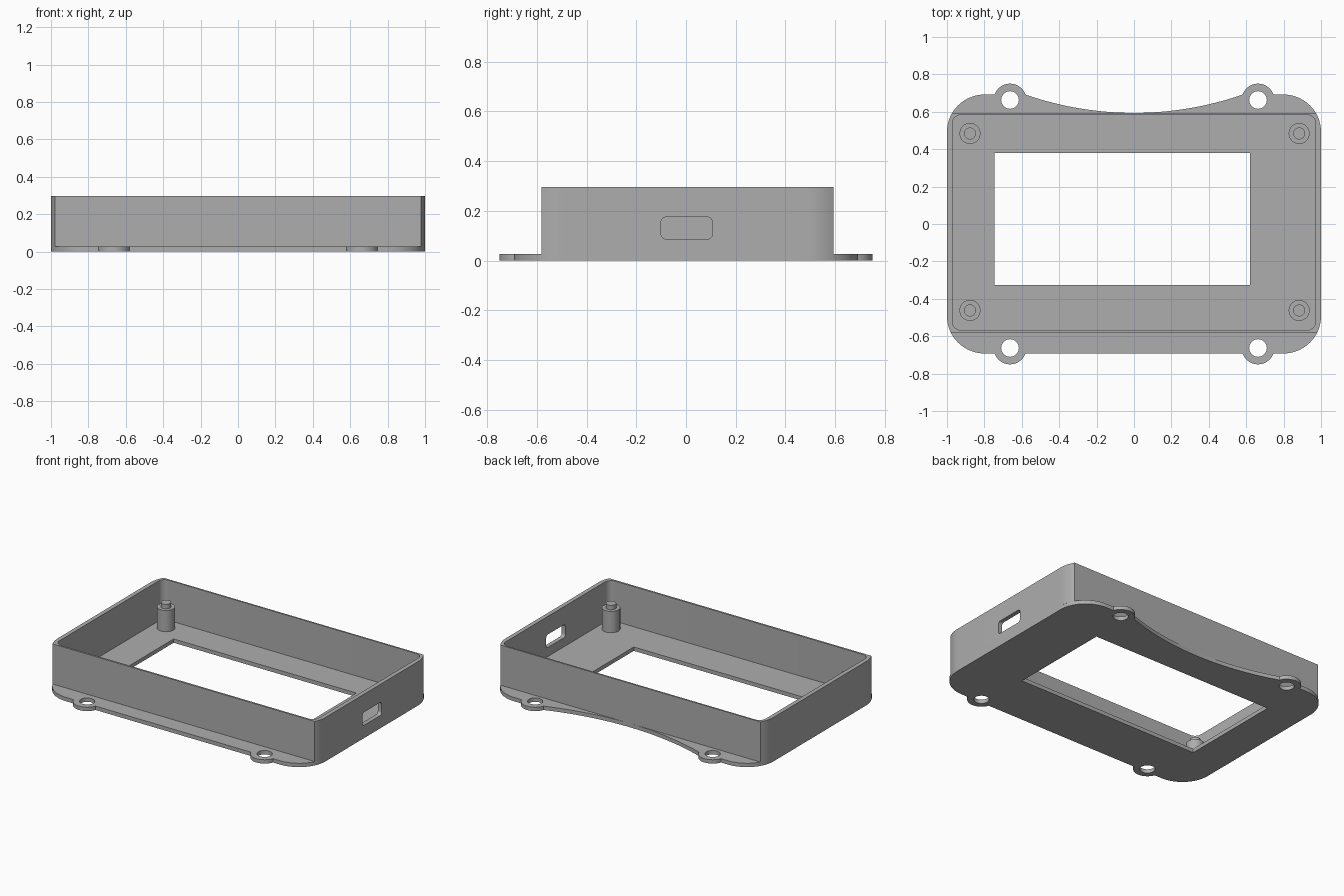
import bpy
from math import sin, cos, asin, radians, degrees, pi

if "Cube" in bpy.data.objects:
    bpy.data.objects.remove(bpy.data.objects["Cube"], do_unlink=True)

grey = bpy.data.materials.new("plain grey")
grey.use_nodes = True
grey.diffuse_color = (0.42, 0.42, 0.42, 1)
grey.node_tree.nodes["Principled BSDF"].inputs["Base Color"].default_value = (0.42, 0.42, 0.42, 1)


def arc(cx, cy, r, start, end, steps=16):
    """Points on an arc, angles in degrees."""
    angles = [radians(start + (end - start) * i / steps) for i in range(steps + 1)]
    return [(cx + r * cos(a), cy + r * sin(a)) for a in angles]


def circle(cx, cy, r, steps=40):
    return arc(cx, cy, r, 0, 360, steps)[:-1]


def rounded_rect(x0, x1, y0, y1, r):
    return (arc(x1 - r, y1 - r, r, 0, 90, 8) + arc(x0 + r, y1 - r, r, 90, 180, 8)
            + arc(x0 + r, y0 + r, r, 180, 270, 8) + arc(x1 - r, y0 + r, r, 270, 360, 8))


def extrude(name, loops, z0, z1):
    """Solid from a flat outline; further loops become holes."""
    curve = bpy.data.curves.new(name, "CURVE")
    curve.dimensions = "2D"
    curve.fill_mode = "BOTH"
    curve.extrude = (z1 - z0) / 2
    for loop in loops:
        spline = curve.splines.new("POLY")
        spline.points.add(len(loop) - 1)
        for point, (x, y) in zip(spline.points, loop):
            point.co = (x, y, 0, 1)
        spline.use_cyclic_u = True
    obj = bpy.data.objects.new(name, curve)
    bpy.context.collection.objects.link(obj)
    obj.location.z = (z0 + z1) / 2
    bpy.ops.object.select_all(action="DESELECT")
    obj.select_set(True)
    bpy.context.view_layer.objects.active = obj
    bpy.ops.object.convert(target="MESH")
    obj = bpy.context.view_layer.objects.active
    # Weld the caps to the sides
    bpy.ops.object.mode_set(mode="EDIT")
    bpy.ops.mesh.select_all(action="SELECT")
    bpy.ops.mesh.remove_doubles(threshold=0.0001)
    bpy.ops.mesh.normals_make_consistent(inside=False)
    bpy.ops.object.mode_set(mode="OBJECT")
    obj.data.materials.clear()
    obj.data.materials.append(grey)
    return obj


def smooth(obj):
    bpy.ops.object.select_all(action="DESELECT")
    obj.select_set(True)
    bpy.context.view_layer.objects.active = obj
    bpy.ops.object.shade_smooth_by_angle(angle=radians(30))


# Shared sizes
FLOOR, TOP = 0.026, 0.297
DEPTH, CORNER = 0.692, 0.2
EAR_X, EAR_Y, EAR_R = 0.663, 0.663, 0.0875
BACK, FRONT = 0.594, -0.58
cx, cy = 1 - CORNER, DEPTH - CORNER

# Base plate: rounded corners, four screw ears and a concave back edge
ear = degrees(asin((DEPTH - EAR_Y) / EAR_R))
half = EAR_X - EAR_R * cos(radians(ear))
sag = DEPTH - BACK
dip_r = (half ** 2 + sag ** 2) / (2 * sag)
dip = degrees(asin(half / dip_r))
outline = arc(cx, cy, CORNER, 0, 90)
outline += arc(EAR_X, EAR_Y, EAR_R, ear, 180 - ear)
outline += arc(0, BACK + dip_r, dip_r, 270 + dip, 270 - dip, 32)[1:-1]
outline += arc(-EAR_X, EAR_Y, EAR_R, ear, 180 - ear)
outline += arc(-cx, cy, CORNER, 90, 180)
outline += arc(-cx, -cy, CORNER, 180, 270)
outline += arc(-EAR_X, -EAR_Y, EAR_R, 180 + ear, 360 - ear)
outline += arc(EAR_X, -EAR_Y, EAR_R, 180 + ear, 360 - ear)
outline += arc(cx, -cy, CORNER, 270, 360)
window = [(-0.747, -0.327), (0.619, -0.327), (0.619, 0.38), (-0.747, 0.38)]
holes = [circle(sx * EAR_X, sy * EAR_Y, 0.047) for sx in (-1, 1) for sy in (-1, 1)]
smooth(extrude("base_plate", [outline, window] + holes, 0, FLOOR))

# Walls: plate corners cut straight at the front and back
b = degrees(asin((BACK - cy) / CORNER))
f = degrees(asin((-FRONT - cy) / CORNER))
outer = (arc(cx, cy, CORNER, 0, b, 8) + arc(-cx, cy, CORNER, 180 - b, 180, 8)
         + arc(-cx, -cy, CORNER, 180, 180 + f, 8) + arc(cx, -cy, CORNER, 360 - f, 360, 8))
inner = rounded_rect(-0.971, 0.971, -0.567, 0.583, 0.045)
walls = extrude("walls", [outer, inner], FLOOR, TOP)

# Connector port through the left wall
cutter = extrude("port_cutter", [rounded_rect(-0.1, 0.106, 0.087, 0.175, 0.02)], -0.1, 0.1)
cutter.rotation_euler = (pi / 2, 0, pi / 2)
cutter.location = (1, 0, 0)
cutter.hide_render = True
cut = walls.modifiers.new("port", "BOOLEAN")
cut.operation = "DIFFERENCE"
cut.solver = "EXACT"
cut.object = cutter
bpy.context.view_layer.objects.active = walls
bpy.ops.object.modifier_apply(modifier=cut.name)
bpy.data.objects.remove(cutter, do_unlink=True)
smooth(walls)

# Board standoffs with locating pins
for side, x in (("right", -0.877), ("left", 0.883)):
    for end, y in (("front", -0.462), ("back", 0.484)):
        smooth(extrude(f"standoff_{end}_{side}", [circle(x, y, 0.056)], FLOOR, 0.17))
        smooth(extrude(f"pin_{end}_{side}", [circle(x, y, 0.032, 28)], 0.17, 0.2))
